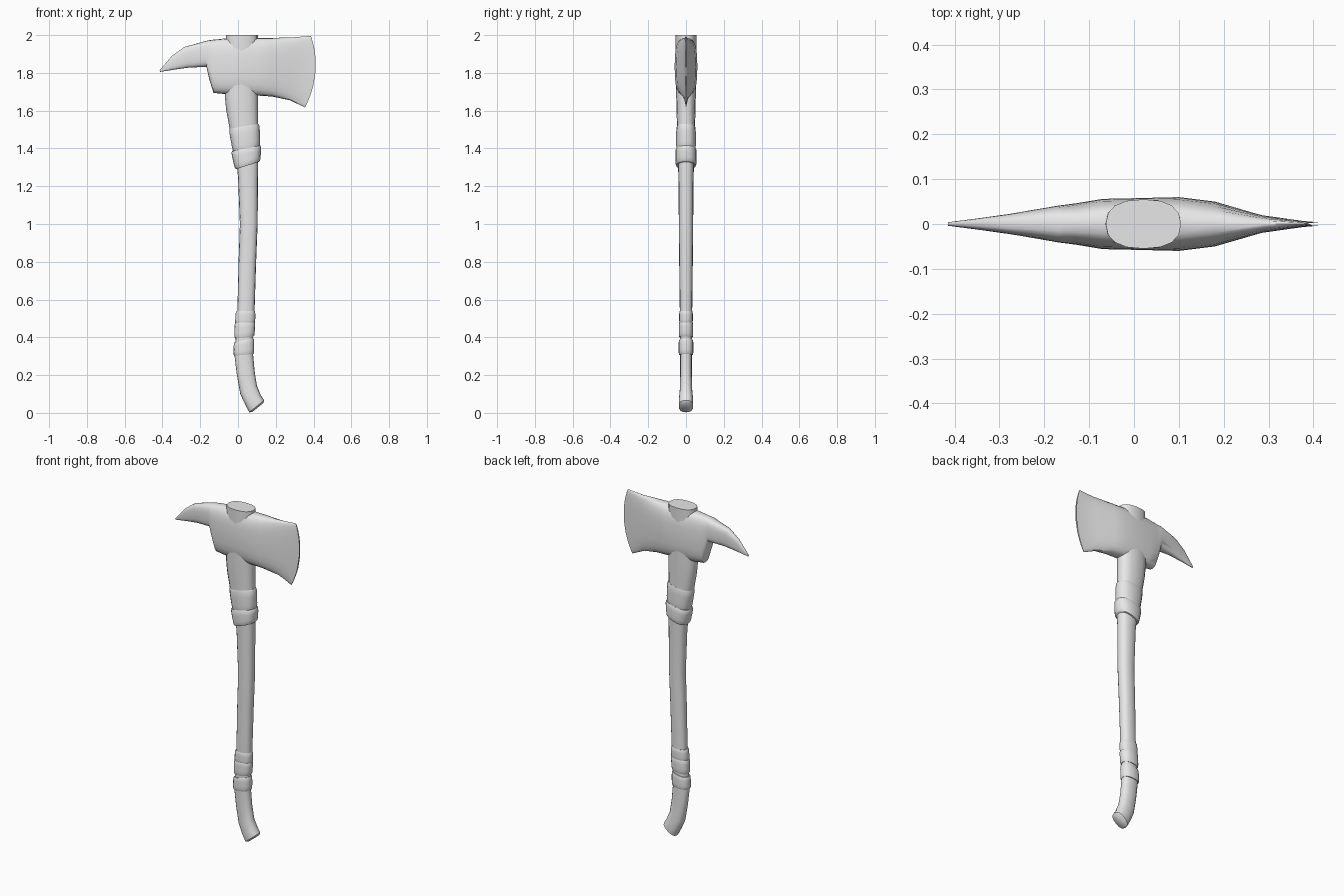
import bpy, bmesh, math
from mathutils import Vector

cube = bpy.data.objects.get("Cube")
if cube:
    bpy.data.objects.remove(cube, do_unlink=True)

grey = bpy.data.materials.new("plain grey")
grey.use_nodes = True
grey.diffuse_color = (0.8, 0.8, 0.8, 1)
grey.node_tree.nodes["Principled BSDF"].inputs["Base Color"].default_value = (0.8, 0.8, 0.8, 1)


def power(value, exponent):
    return math.copysign(abs(value) ** (2 / exponent), value)


def loft(name, sections, exponent=2.4, sides=16, sharp=40):
    """Skin rounded sections; each is (x1, z1, x2, z2, half width, bulge toward +x)."""
    bm = bmesh.new()
    rings = []
    for x1, z1, x2, z2, half, bulge in sections:
        a, b = Vector((x1, 0, z1)), Vector((x2, 0, z2))
        middle, reach = (a + b) / 2, (a - b) / 2
        ring = []
        for i in range(sides):
            angle = 2 * math.pi * i / sides
            u, v = power(math.cos(angle), exponent), power(math.sin(angle), exponent)
            p = middle + reach * u + Vector((bulge * (1 - u * u), half * v, 0))
            ring.append(bm.verts.new(p))
        rings.append(ring)
    for r, s in zip(rings, rings[1:]):
        for i in range(sides):
            j = (i + 1) % sides
            bm.faces.new((r[i], r[j], s[j], s[i]))
    bm.faces.new(rings[0])
    bm.faces.new(rings[-1])
    bmesh.ops.recalc_face_normals(bm, faces=bm.faces)
    mesh = bpy.data.meshes.new(name)
    bm.to_mesh(mesh)
    bm.free()
    mesh.materials.append(grey)
    obj = bpy.data.objects.new(name, mesh)
    bpy.context.collection.objects.link(obj)
    bpy.ops.object.select_all(action="DESELECT")
    obj.select_set(True)
    bpy.context.view_layer.objects.active = obj
    bpy.ops.object.shade_smooth_by_angle(angle=math.radians(sharp))
    return obj


# Axe head: spike, poll, eye and blade, from tip to cutting edge
loft("axe_head", [
    (-.415, 1.813, -.413, 1.805, .004, 0),
    (-.35, 1.89, -.34, 1.817, .013, 0),
    (-.285, 1.937, -.26, 1.828, .023, 0),
    (-.17, 1.969, -.167, 1.832, .041, 0),
    (-.155, 1.972, -.152, 1.765, .043, 0),
    (-.13, 1.976, -.13, 1.694, .046, 0),
    (-.07, 1.982, -.07, 1.688, .056, 0),
    (.02, 1.985, .02, 1.683, .058, 0),
    (.10, 1.985, .10, 1.68, .06, 0),
    (.18, 1.985, .18, 1.675, .05, 0),
    (.29, 1.988, .275, 1.655, .02, 0),
    (.375, 1.995, .345, 1.622, .007, .012),
    (.386, 1.995, .355, 1.617, .004, .04),
], exponent=2.9, sides=24)

# Curved handle, from the top of the eye down to the flared end
loft("handle", [
    (-.063, 2.0, .105, 2.0, .055, 0),
    (-.07, 1.68, .106, 1.68, .052, 0),
    (-.062, 1.6, .106, 1.6, .05, 0),
    (-.04, 1.48, .107, 1.5, .047, 0),
    (-.01, 1.34, .107, 1.36, .044, 0),
    (.0, 1.25, .106, 1.25, .04, 0),
    (.01, 1.0, .104, 1.0, .038, 0),
    (.003, .8, .096, .8, .036, 0),
    (-.003, .55, .088, .55, .033, 0),
    (-.012, .4, .08, .4, .032, 0),
    (-.018, .3, .08, .31, .031, 0),
    (-.006, .2, .088, .22, .031, 0),
    (.012, .1, .1, .145, .033, 0),
    (.04, .04, .12, .095, .038, 0),
    (.06, .003, .138, .067, .038, 0),
    (.075, .004, .135, .053, .026, 0),
])


# Slanted grip bands around the handle
def band(name, top, bottom, half):
    sections = []
    for t, scale in ((0, .92), (.08, .98), (.3, 1), (.7, 1), (.92, .98), (1, .92)):
        x1, z1, x2, z2 = (p + (q - p) * t for p, q in zip(top, bottom))
        mid, reach = (x1 + x2) / 2, (x2 - x1) / 2 * scale
        sections.append((mid - reach, z1, mid + reach, z2, half * scale, 0))
    loft(name, sections)


band("upper_band_top", (-.05, 1.505, .115, 1.53), (-.025, 1.37, .117, 1.4), .052)
band("upper_band_bottom", (-.038, 1.385, .124, 1.415), (-.016, 1.29, .118, 1.33), .056)
band("lower_band_top", (-.012, .54, .092, .54), (-.016, .47, .091, .475), .036)
band("lower_band_middle", (-.018, .477, .092, .482), (-.02, .395, .087, .405), .038)
band("lower_band_bottom", (-.022, .375, .086, .395), (-.025, .303, .086, .312), .039)
